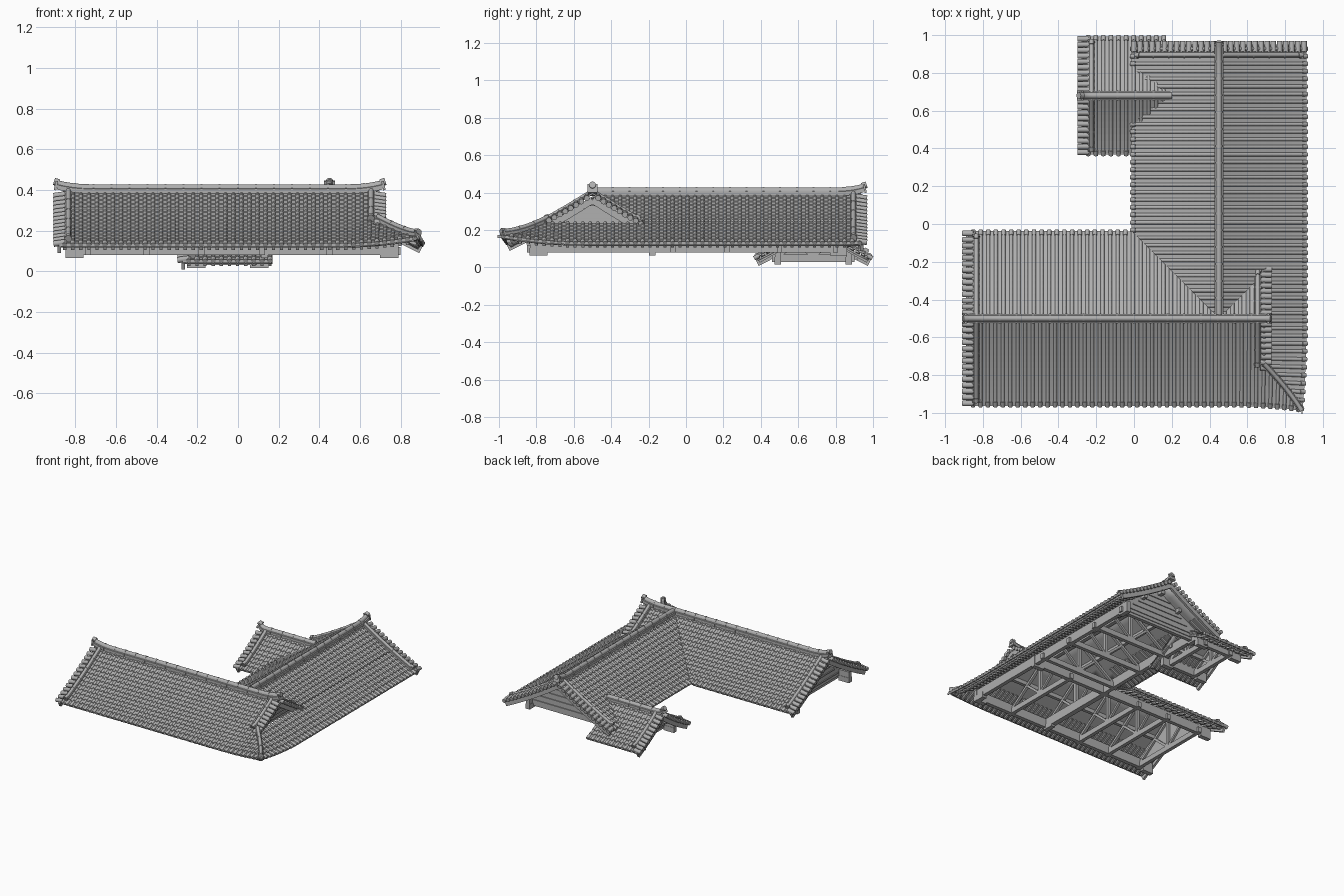
import bpy, bmesh, math
from mathutils import Vector, Matrix

if "Cube" in bpy.data.objects:
    bpy.data.objects.remove(bpy.data.objects["Cube"], do_unlink=True)

GREY = (0.43, 0.43, 0.43, 1)
mat = bpy.data.materials.new("roof grey")
mat.use_nodes = True
mat.diffuse_color = GREY
mat.node_tree.nodes["Principled BSDF"].inputs["Base Color"].default_value = GREY

PITCH, COURSE = 0.04, 0.033
UP = Vector((0, 0, 1))


def corner(q):
    """Sweep the outer front corner up and forward."""
    k = min(1, max(0, (q.x - 0.5) / 0.4)) * min(1, max(0, (-q.y - 0.55) / 0.4))
    return q + Vector((-0.02, -0.025, 0.035)) * k * k


class Wing:
    """A gabled roof: ridge axis, ridge position, half span, ridge and eave height."""
    def __init__(self, axis, centre, half, top, eave):
        self.axis, self.centre, self.half, self.top, self.eave = axis, centre, half, top, eave

    def flat(self, u, v, z):
        return Vector((u, v, z)) if self.axis == "x" else Vector((v, u, z))

    def raw(self, side, u, d, h=0.0):
        t = d / self.half
        z = self.top - (self.top - self.eave) * t - 0.04 * t * (1 - t)
        return self.flat(u, self.centre + side * d, z + h)

    def at(self, side, u, d, h=0.0):
        return corner(self.raw(side, u, d, h))


front = Wing("x", -0.5, 0.46, 0.39, 0.13)
main = Wing("y", 0.45, 0.46, 0.39, 0.13)
porch = Wing("x", 0.68, 0.31, 0.235, 0.05)


def finish(name, bm):
    mesh = bpy.data.meshes.new(name)
    bm.to_mesh(mesh)
    bm.free()
    mesh.materials.append(mat)
    mesh.shade_smooth()
    mesh.set_sharp_from_angle(angle=math.radians(35))
    ob = bpy.data.objects.new(name, mesh)
    bpy.context.collection.objects.link(ob)
    return ob


def beam(bm, a, b, w, h):
    d = b - a
    if d.length > 1e-5:
        m = (Matrix.Translation((a + b) / 2) @ d.to_track_quat("Y", "Z").to_matrix().to_4x4()
             @ Matrix.Diagonal((w, d.length, h, 1)))
        bmesh.ops.create_cube(bm, size=1, matrix=m)


def rod(bm, a, b, r):
    d = b - a
    m = Matrix.Translation((a + b) / 2) @ d.to_track_quat("Z", "Y").to_matrix().to_4x4()
    bmesh.ops.create_cone(bm, cap_ends=True, segments=14, radius1=r, radius2=r,
                          depth=d.length, matrix=m)


def steps(a, b, n):
    return [a + (b - a) * i / n for i in range(n + 1)]


def sheet(name, wing, side, us, ds, cuts):
    """Grid over a slope; us and ds are (position, height) pairs; cuts clip it in plan."""
    bm = bmesh.new()
    rows = [[bm.verts.new(wing.raw(side, u, d, hu + hd)) for u, hu in us] for d, hd in ds]
    for r, s in zip(rows, rows[1:]):
        for i in range(len(us) - 1):
            bm.faces.new((r[i], r[i + 1], s[i + 1], s[i]))
    bm.normal_update()
    if sum(f.normal.z for f in bm.faces) < 0:
        bmesh.ops.reverse_faces(bm, faces=bm.faces[:])
    for co, no in cuts:
        bmesh.ops.bisect_plane(bm, geom=bm.verts[:] + bm.edges[:] + bm.faces[:],
                               plane_co=(*co, 0), plane_no=(*no, 0), clear_outer=True)
    for v in bm.verts:
        v.co = corner(v.co)
    return finish(name, bm)


def slope(name, wing, side, u0, u1, d0=0.0, d1=None, cuts=()):
    d1 = d1 or wing.half
    n = round((u1 - u0) / PITCH)
    p = (u1 - u0) / n
    us = []
    for i in range(n):
        us.append((u0 + i * p, 0))
        for k in range(8):
            a = math.pi * k / 7
            us.append((u0 + (i + 0.7 - 0.24 * math.cos(a)) * p, 0.01 * math.sin(a)))
    us.append((u1, 0))
    ds = []
    edges = steps(d0, d1, round((d1 - d0) / COURSE))
    for a, b in zip(edges, edges[1:]):
        ds += [(a, 0), (b, 0.005)]
    sheet(name + "_tiles", wing, side, us, ds, cuts)
    board = sheet(name + "_boarding", wing, side, [(u, -0.01) for u in steps(u0, u1, 16)],
                  [(d, 0) for d in steps(d0, d1 - 0.01, 6)], cuts)
    mod = board.modifiers.new("thickness", "SOLIDIFY")
    mod.thickness, mod.offset = 0.01, -1
    if d1 < wing.half:
        return

    def kept(u, d):
        q = wing.raw(side, u, d)
        return all((q.x - c[0]) * m[0] + (q.y - c[1]) * m[1] <= 0 for c, m in cuts)

    # eave caps, drip plates and rafters
    caps, rafters = bmesh.new(), bmesh.new()
    for i in range(n):
        u = u0 + (i + 0.7) * p
        if not kept(u, d1):
            continue
        rod(caps, wing.at(side, u, d1 - 0.02, 0.004), wing.at(side, u, d1 + 0.006, 0.002), 0.012)
        beam(caps, wing.at(side, u - 0.75 * p, d1, 0), wing.at(side, u - 0.25 * p, d1, 0), 0.006, 0.016)
        start = next((d for d in steps(max(d0, d1 - 0.2), d1, 20) if kept(u, d - 0.01)), d1)
        if start < d1 - 0.03:
            beam(rafters, wing.at(side, u, start, -0.027), wing.at(side, u, d1 - 0.02, -0.027),
                 0.016, 0.016)
    finish(name + "_eave_caps", caps)
    finish(name + "_rafters", rafters)


def sweep(bm, pts, w, h):
    sec = [(-w, 0), (-w, 0.5 * h), (-0.7 * w, 0.55 * h)]
    sec += [(-0.7 * w * math.cos(a), h * (0.55 + 0.45 * math.sin(a)))
            for a in (math.pi * k / 8 for k in range(1, 8))]
    sec += [(0.7 * w, 0.55 * h), (w, 0.5 * h), (w, 0)]
    rings = []
    for i, q in enumerate(pts):
        t = pts[min(i + 1, len(pts) - 1)] - pts[max(i - 1, 0)]
        s = t.cross(UP).normalized()
        rings.append([bm.verts.new(q + s * a + UP * b) for a, b in sec])
    n = len(sec)
    for r, s in zip(rings, rings[1:]):
        for i in range(n):
            bm.faces.new((r[i], r[(i + 1) % n], s[(i + 1) % n], s[i]))
    bm.faces.new(rings[0])
    bm.faces.new(rings[-1][::-1])


def ridge(name, pts, w, h, ends=(False, True)):
    """Ridge of stacked tiles with joint bands and an ornament on the chosen ends."""
    bm = bmesh.new()
    sweep(bm, pts, w, h)
    total = sum((b - a).length for a, b in zip(pts, pts[1:]))
    n = max(2, round(total / 0.09))
    for k in range(1, n):
        f = k / n * (len(pts) - 1)
        i = int(f)
        q = pts[i].lerp(pts[i + 1], f - i)
        t = (pts[i + 1] - pts[i]).normalized() * 0.005
        sweep(bm, [q - t, q + t], w * 1.1, h * 1.05)
    for on, e, prev in ((ends[0], pts[0], pts[1]), (ends[1], pts[-1], pts[-2])):
        if on:
            t = (e - prev).normalized()
            beam(bm, e + UP * h * 0.4, e + t * 0.012 + UP * h * 0.4, w * 2.2, h)
            rod(bm, e - t * 0.01 + UP * h * 0.75, e + t * 0.016 + UP * h * 0.8, w * 0.75)
    bmesh.ops.recalc_face_normals(bm, faces=bm.faces[:])
    finish(name, bm)


def top_ridge(name, wing, u0, u1, h, ends):
    pts = []
    for s in steps(0, 1, 40):
        lift = 0.02 * (ends[0] * max(0, 1 - 10 * s) ** 2 + ends[1] * max(0, 10 * s - 9) ** 2)
        pts.append(wing.flat(u0 + (u1 - u0) * s, wing.centre, wing.top - 0.008 + lift))
    ridge(name, pts, 0.024, h, ends)


def gable_end(name, wing, u, out, reach, wall_in, base):
    """Verge tiles, bargeboards, falling ridges and planked wall at one gable."""
    verge, boards = bmesh.new(), bmesh.new()
    for side in (-1, 1):
        for d in steps(0.03, reach - 0.01, round(reach / 0.036)):
            rod(verge, wing.at(side, u - out * 0.03, d, 0.008), wing.at(side, u + out * 0.028, d, 0), 0.015)
        ds = steps(0, reach - 0.01, 5)
        for a, b in zip(ds, ds[1:]):
            beam(boards, wing.at(side, u, a, -0.03), wing.at(side, u, b, -0.03), 0.018, 0.036)
        ridge(name + "_falling_ridge", [wing.at(side, u - out * 0.045, d, 0.002)
                                        for d in steps(0.02, reach - 0.03, 6)], 0.017, 0.032)
    finish(name + "_verge_tiles", verge)
    finish(name + "_bargeboards", boards)
    wall = bmesh.new()
    wu, wd = u - out * wall_in, reach - 0.13 if reach > 0.3 else reach - 0.01
    shape = [wing.at(1, wu, d, -0.02) for d in steps(wd, 0, 4)]
    shape += [wing.at(-1, wu, d, -0.02) for d in steps(0, wd, 4)[1:]]
    shape += [wing.flat(wu, wing.centre - wd, base), wing.flat(wu, wing.centre + wd, base)]
    face = wall.faces.new([wall.verts.new(q) for q in shape])
    ext = bmesh.ops.extrude_face_region(wall, geom=[face])
    bmesh.ops.translate(wall, vec=wing.flat(-out * 0.015, 0, 0),
                        verts=[v for v in ext["geom"] if isinstance(v, bmesh.types.BMVert)])
    bmesh.ops.recalc_face_normals(wall, faces=wall.faces[:])
    for f in steps(0.1, 0.7, 4):
        z, v = base + (wing.top - base) * f, wd * min(1, 1.0 - f)
        beam(wall, wing.flat(wu, wing.centre - v, z), wing.flat(wu, wing.centre + v, z), 0.014, 0.008)
    finish(name + "_wall", wall)


def timber_frame(name, wing, plates, uppers, d, z, ties):
    """Wall plates, purlins, tie beams and simple trusses under a wing."""
    bm = bmesh.new()
    c, (u0, u1), (r0, r1) = wing.centre, plates, uppers
    for side in (-1, 1):
        v = c + side * d
        beam(bm, wing.flat(u0, v, z + 0.035), wing.flat(u1, v, z + 0.035), 0.03, 0.07)
        for u, s in ((u0, 1), (u1, -1)):
            beam(bm, wing.flat(u, v, z + 0.005), wing.flat(u + s * 0.09, v, z + 0.005), 0.035, 0.04)
        beam(bm, wing.raw(side, r0, d / 2, -0.035), wing.raw(side, r1, d / 2, -0.035), 0.025, 0.03)
    beam(bm, wing.flat(r0, c, wing.top - 0.04), wing.flat(r1, c, wing.top - 0.04), 0.03, 0.04)
    for u in ties:
        beam(bm, wing.flat(u, c - d - 0.03, z + 0.02), wing.flat(u, c + d + 0.03, z + 0.02), 0.028, 0.04)
        beam(bm, wing.flat(u, c, z), wing.flat(u, c, wing.top - 0.03), 0.024, 0.024)
        for side in (-1, 1):
            beam(bm, wing.flat(u, c + side * d, z + 0.03), wing.raw(side, u, 0.02, -0.05), 0.02, 0.02)
            beam(bm, wing.flat(u, c, z + 0.03), wing.raw(side, u, d / 2, -0.04), 0.018, 0.018)
    finish(name, bm)


# Slopes, clipped along valleys and the corner hip
VALLEY, HIP = (0.45, -0.5), (0.7, -0.75)
slope("front_wing_front", front, -1, -0.88, 0.7)
slope("front_wing_corner", front, -1, 0.7, 0.94, d0=0.25, cuts=[(HIP, (1, 1))])
slope("front_wing_back", front, 1, -0.88, 0.45, cuts=[(VALLEY, (1, 1))])
slope("front_wing_gable_back", front, 1, 0.45, 0.7, d1=0.25, cuts=[(VALLEY, (-1, 1))])
slope("main_wing_inner", main, -1, -0.5, 0.94, cuts=[(VALLEY, (-1, -1))])
slope("main_wing_outer_upper", main, 1, -0.5, 0.94, d1=0.25, cuts=[(VALLEY, (1, -1))])
slope("main_wing_outer_lower", main, 1, -0.98, 0.94, d0=0.25, cuts=[(HIP, (-1, -1))])
for side, label in ((-1, "front"), (1, "back")):
    slope("porch_" + label, porch, side, -0.27, 0.17)

# Ridges
top_ridge("front_wing_ridge", front, -0.89, 0.71, 0.046, (True, True))
top_ridge("main_wing_ridge", main, -0.48, 0.95, 0.046, (False, True))
top_ridge("porch_ridge", porch, -0.28, 0.2, 0.04, (True, False))
ridge("corner_hip_ridge", [front.at(-1, 0.45 + d, d, 0.002) for d in steps(0.24, 0.45, 6)], 0.017, 0.034)

# Gable ends
gable_end("front_wing_gable", front, -0.88, -1, 0.46, 0.12, 0.1)
gable_end("main_wing_gable", main, 0.94, 1, 0.46, 0.12, 0.1)
gable_end("porch_gable", porch, -0.27, -1, 0.31, 0.1, 0.05)
gable_end("upper_gable", front, 0.7, 1, 0.27, 0.04, 0.22)

# Timber structure underneath
timber_frame("front_wing_frame", front, (-0.85, 0.79), (-0.85, 0.67), 0.32, 0.08,
             [-0.74, -0.45, -0.18, 0.12, 0.45])
timber_frame("main_wing_frame", main, (-0.83, 0.86), (-0.45, 0.86), 0.32, 0.08, [-0.07, 0.22, 0.5, 0.8])
timber_frame("porch_frame", porch, (-0.25, 0.15), (-0.25, 0.15), 0.19, 0.03, [-0.15, 0.08])
